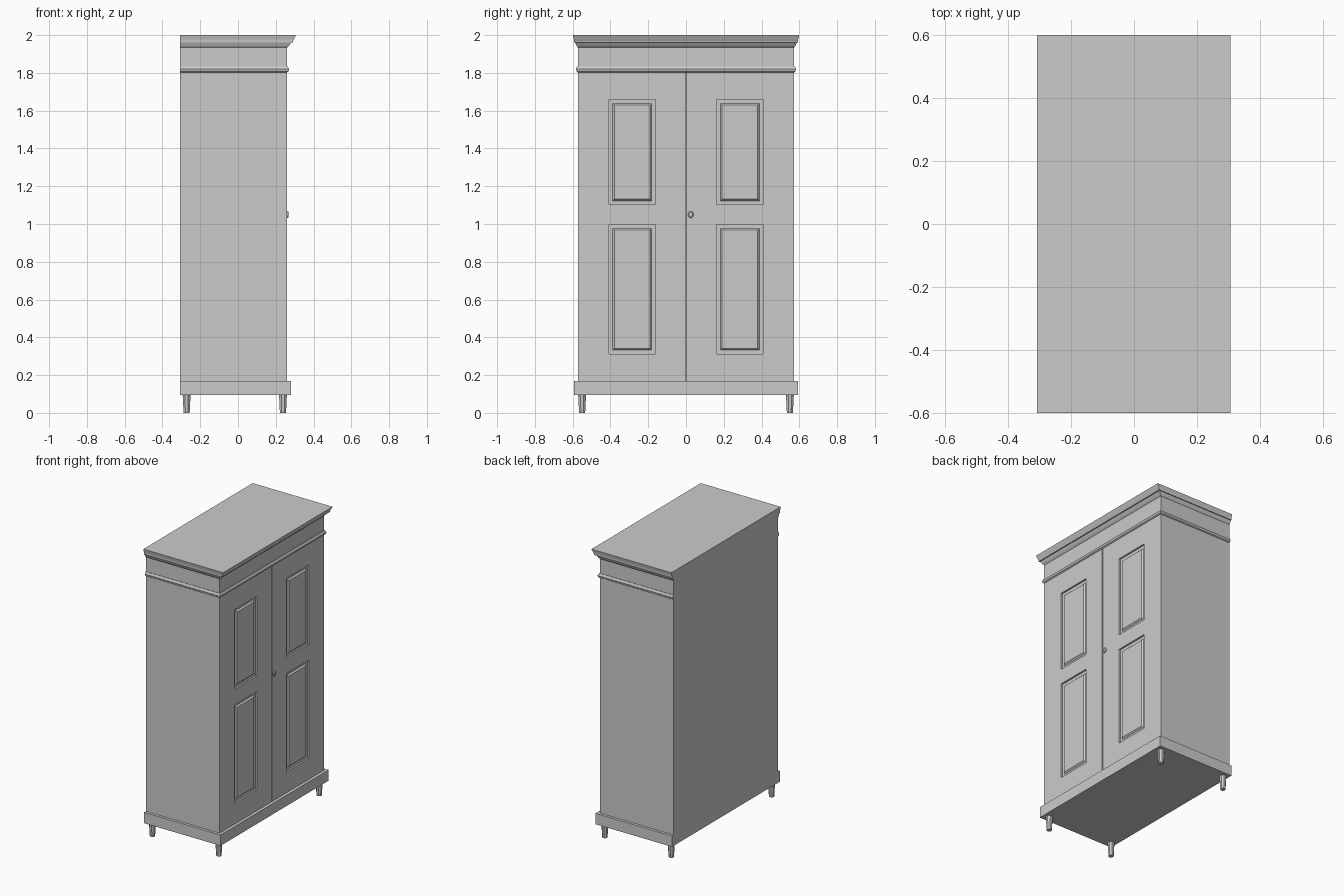
import bpy, bmesh
from math import radians, cos, sin, pi
from mathutils import Matrix

if "Cube" in bpy.data.objects:
    bpy.data.objects.remove(bpy.data.objects["Cube"])

BACK, FRONT, SIDE = -0.307, 0.26, 0.573


def finish(name, bm):
    bmesh.ops.recalc_face_normals(bm, faces=bm.faces[:])
    mesh = bpy.data.meshes.new(name)
    bm.to_mesh(mesh)
    bm.free()
    ob = bpy.data.objects.new(name, mesh)
    bpy.context.collection.objects.link(ob)
    return ob


def loft(name, profile):
    """Stack of rectangles, flush at the back: (front offset, side offset, z)."""
    bm = bmesh.new()
    rings = []
    for ox, oy, z in profile:
        x, y = FRONT + ox, SIDE + oy
        rings.append([bm.verts.new(p) for p in
                      ((BACK, -y, z), (x, -y, z), (x, y, z), (BACK, y, z))])
    for a, b in zip(rings, rings[1:]):
        for i in range(4):
            j = (i + 1) % 4
            bm.faces.new((a[i], a[j], b[j], b[i]))
    bm.faces.new(rings[0])
    bm.faces.new(rings[-1])
    return finish(name, bm)


# Carcass sections, bottom to top
loft("plinth", [(0.021, 0.019, 0.095), (0.021, 0.019, 0.17)])
loft("carcass", [(-0.022, 0, 0.17), (-0.022, 0, 1.803)])
loft("waist_moulding", [(0, 0, 1.803), (0.008, 0.007, 1.808),
                        (0.011, 0.01, 1.82), (0.003, 0.003, 1.835)])
loft("frieze", [(0, 0, 1.835), (0, 0, 1.935)])
loft("cornice", [(0, 0, 1.935), (0.009, 0.006, 1.943), (0.022, 0.014, 1.961),
                 (0.03, 0.02, 1.961), (0.03, 0.02, 1.967), (0.036, 0.021, 1.978),
                 (0.046, 0.026, 1.998), (0.046, 0.026, 2.0)])


# Doors with recessed, raised-and-fielded panels
def door(name, s):
    ys = [0.003, 0.162, 0.408, SIDE]
    zs = [0.17, 0.313, 0.997, 1.103, 1.658, 1.803]
    bm = bmesh.new()
    grid = [[bm.verts.new((FRONT, s * y, z)) for z in zs] for y in ys]
    panels = []
    for i in range(3):
        for j in range(5):
            f = bm.faces.new((grid[i][j], grid[i + 1][j],
                              grid[i + 1][j + 1], grid[i][j + 1]))
            if i == 1 and j in (1, 3):
                panels.append(f)
    # door thickness
    rim = [e for e in bm.edges if e.is_boundary]
    ext = bmesh.ops.extrude_edge_only(bm, edges=rim)["geom"]
    bmesh.ops.translate(bm, vec=(-0.022, 0, 0),
                        verts=[v for v in ext if isinstance(v, bmesh.types.BMVert)])
    bmesh.ops.recalc_face_normals(bm, faces=bm.faces[:])
    # straight recess, flat border, bevelled field
    for f in panels:
        for width, shift in ((0, -0.012), (0.028, 0), (0.013, 0.01)):
            if width:
                bmesh.ops.inset_individual(bm, faces=[f], thickness=width)
            else:
                f = bmesh.ops.extrude_discrete_faces(bm, faces=[f])["faces"][0]
            bmesh.ops.translate(bm, vec=(shift, 0, 0), verts=f.verts[:])
    return finish(name, bm)


door("left_door", -1)
door("right_door", 1)

# Tapered eight-sided feet
for xname, x in (("back", -0.272), ("front", 0.238)):
    for yname, y in (("left", -0.55), ("right", 0.55)):
        bm = bmesh.new()
        bmesh.ops.create_cone(bm, cap_ends=True, segments=8, radius1=0.0175,
                              radius2=0.0225, depth=0.095,
                              matrix=Matrix.Translation((x, y, 0.0475))
                              @ Matrix.Rotation(pi / 8, 4, 'Z'))
        finish(f"{xname}_{yname}_foot", bm)

# Oval knob on the right door
bm = bmesh.new()
rings = []
for x, k in ((0.258, 1.0), (0.264, 1.0), (0.268, 0.7)):
    rings.append([bm.verts.new((x, 0.025 + 0.015 * k * cos(2 * pi * i / 16),
                                1.05 + 0.018 * k * sin(2 * pi * i / 16)))
                  for i in range(16)])
for a, b in zip(rings, rings[1:]):
    for i in range(16):
        bm.faces.new((a[i], a[i - 1], b[i - 1], b[i]))
bm.faces.new(rings[0])
bm.faces.new(rings[-1])
finish("door_knob", bm)
